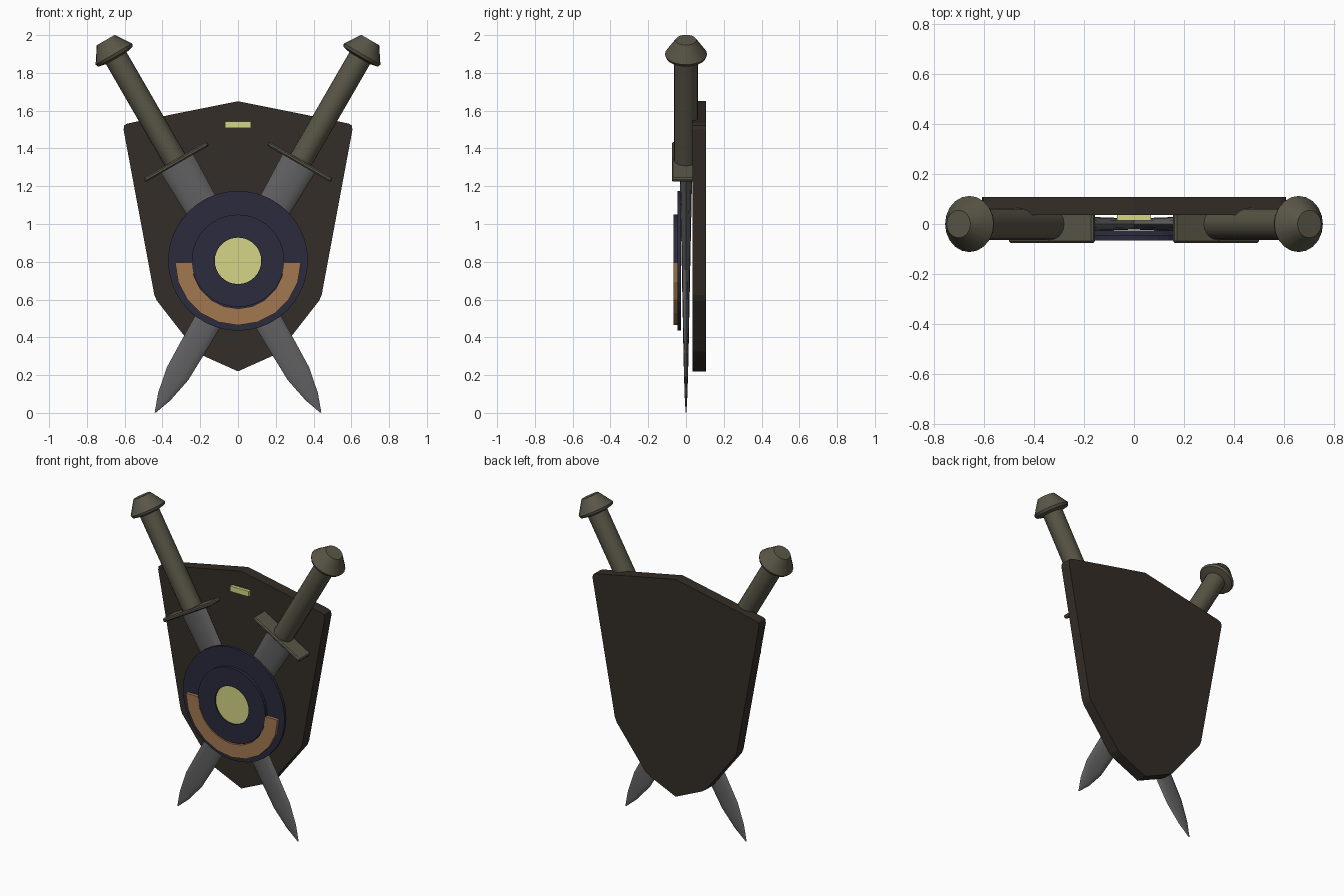
import bpy, bmesh
from math import sin, cos, pi, radians
from mathutils import Matrix, Vector

if "Cube" in bpy.data.objects:
    bpy.data.objects.remove(bpy.data.objects["Cube"])


def material(name, rgb):
    m = bpy.data.materials.new(name)
    m.diffuse_color = (*rgb, 1)
    m.use_nodes = True
    m.node_tree.nodes["Principled BSDF"].inputs["Base Color"].default_value = m.diffuse_color
    return m


WOOD = material("dark_wood", (0.034, 0.026, 0.020))
NAVY = material("navy", (0.024, 0.024, 0.048))
TAN = material("tan", (0.36, 0.19, 0.08))
YELLOW = material("pale_yellow", (0.66, 0.66, 0.24))
OLIVE = material("olive", (0.10, 0.092, 0.062))
STEEL = material("steel", (0.12, 0.12, 0.125))


def finish(bm, name, mat, matrix=None, smooth=False, bevel=0):
    bmesh.ops.recalc_face_normals(bm, faces=bm.faces)
    me = bpy.data.meshes.new(name)
    bm.to_mesh(me)
    bm.free()
    me.materials.append(mat)
    ob = bpy.data.objects.new(name, me)
    bpy.context.collection.objects.link(ob)
    if matrix is not None:
        ob.matrix_world = matrix
    if bevel:
        mod = ob.modifiers.new("edge", 'BEVEL')
        mod.width, mod.segments = bevel, 1
    if smooth:
        bpy.context.view_layer.objects.active = ob
        ob.select_set(True)
        bpy.ops.object.shade_smooth_by_angle(angle=radians(35))
        ob.select_set(False)
    return ob


def loft(name, rings, mat, **kw):
    """Bridge a list of closed rings and cap both ends."""
    bm = bmesh.new()
    vs = [[bm.verts.new(p) for p in r] for r in rings]
    n = len(vs[0])
    for a, b in zip(vs, vs[1:]):
        for i in range(n):
            j = (i + 1) % n
            bm.faces.new((a[i], a[j], b[j], b[i]))
    bm.faces.new(vs[0])
    bm.faces.new(vs[-1])
    return finish(bm, name, mat, **kw)


def slab(name, outline, y0, y1, mat, **kw):
    """Extrude an x-z outline from y0 to y1."""
    return loft(name, [[(x, y, z) for x, z in outline] for y in (y0, y1)], mat, **kw)


def ellipse(rx, ry, z, n):
    return [(rx * cos(2 * pi * i / n), ry * sin(2 * pi * i / n), z) for i in range(n)]


def arc(r, a0, a1, n, zc=0.805):
    return [(r * cos(a0 + (a1 - a0) * i / n), zc + r * sin(a0 + (a1 - a0) * i / n))
            for i in range(n + 1)]


def box(name, size, centre, mat, **kw):
    x, y, z = (s / 2 for s in size)
    cx, cy, cz = centre
    out = [(cx - x, cz - z), (cx + x, cz - z), (cx + x, cz + z), (cx - x, cz + z)]
    return slab(name, out, cy - y, cy + y, mat, **kw)


# Wooden backboard, half outline mirrored
half = [(0.24, 1.602), (0.585, 1.532), (0.602, 1.522), (0.606, 1.50),
        (0.443, 0.625), (0.43, 0.595), (0.22, 0.325), (0.19, 0.305)]
board = [(0, 1.65)] + half + [(0, 0.22)] + [(-x, z) for x, z in reversed(half)]
slab("backboard", board, 0.035, 0.107, WOOD)

# Small plate near the top of the board
box("name_plate", (0.136, 0.025, 0.036), (0, 0.027, 1.525), YELLOW)

# Round shield: rim disc, raised ring, centre boss
slab("round_shield", arc(0.37, 0, 2 * pi, 40)[:-1], -0.045, -0.026, NAVY)
bm = bmesh.new()
N = 32
loops = [[bm.verts.new((x, y, z)) for x, z in arc(r, 0, 2 * pi, N)[:-1]]
         for r, y in ((0.245, -0.04), (0.245, -0.065), (0.123, -0.065), (0.123, -0.04))]
for k in range(4):
    a, b = loops[k], loops[(k + 1) % 4]
    for i in range(N):
        j = (i + 1) % N
        bm.faces.new((a[i], a[j], b[j], b[i]))
finish(bm, "shield_ring", NAVY)
slab("shield_centre", arc(0.124, 0, 2 * pi, N)[:-1], -0.055, -0.04, YELLOW)

# Half-ring band around the lower shield
bm = bmesh.new()
S = 10
outer, inner = arc(0.333, pi, 2 * pi, S, 0.797), arc(0.245, pi, 2 * pi, S, 0.797)
rows = [[bm.verts.new((x, y, z)) for x, z in pts]
        for pts, y in ((outer, -0.04), (outer, -0.066), (inner, -0.066), (inner, -0.04))]
for k in range(4):
    a, b = rows[k], rows[(k + 1) % 4]
    for i in range(S):
        bm.faces.new((a[i], a[i + 1], b[i + 1], b[i]))
for e in (0, S):
    bm.faces.new([r[e] for r in rows])
finish(bm, "lower_band", TAN)

# Crossed swords, local z runs from the tip up to the pommel
for side, s in (("left", -1), ("right", 1)):
    M = Matrix.Translation((s * 0.655, 0, 1.896)) @ Matrix.Rotation(s * radians(30), 4, 'Y')
    loft(side + "_pommel", [ellipse(r, r, z, 20) for r, z in
         ((0.06, -0.022), (0.105, -0.012), (0.112, 0.004), (0.055, 0.09))],
         OLIVE, matrix=M, smooth=True)
    loft(side + "_grip", [ellipse(0.063, 0.063, z, 20) for z in (-0.655, 0)],
         OLIVE, matrix=M, smooth=True)
    box(side + "_guard", (0.39, 0.15, 0.024), (0, 0, -0.655), OLIVE, matrix=M, bevel=0.007)
    loft(side + "_blade", [ellipse(w, t, z, 12) for w, t, z in
         ((0.1, 0.034, -0.66), (0.082, 0.024, -1.2), (0.07, 0.014, -1.8),
          (0.066, 0.011, -1.95), (0.038, 0.007, -2.09), (0.003, 0.002, -2.187))],
         STEEL, matrix=M, smooth=True)
